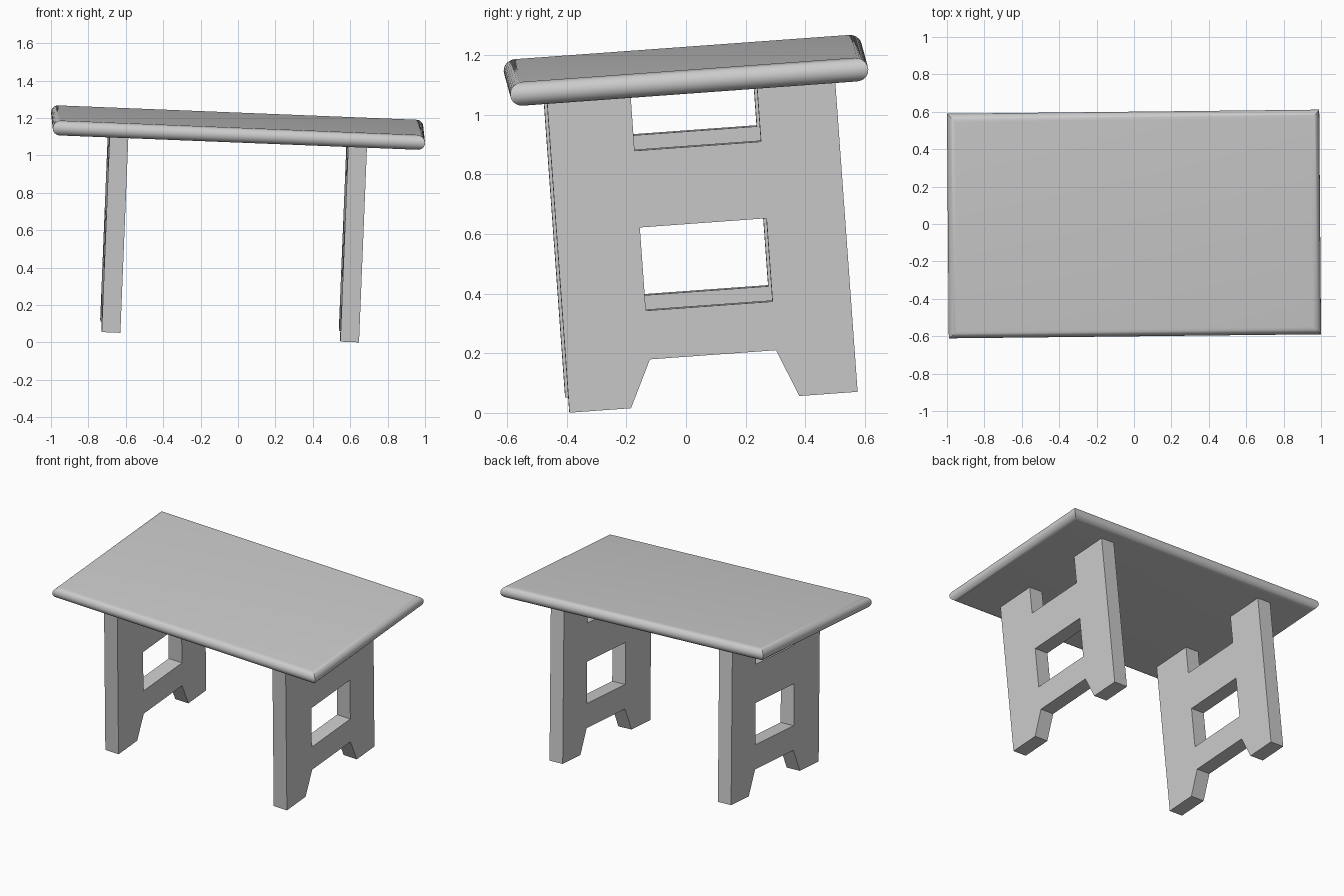
import bpy, bmesh, math
from mathutils import Matrix, Vector

cube = bpy.data.objects.get("Cube")
if cube:
    bpy.data.objects.remove(cube, do_unlink=True)

# Single flat colour
grey = bpy.data.materials.new("light grey")
grey.use_nodes = True
colour = (0.6, 0.6, 0.6, 1.0)
grey.diffuse_color = colour
grey.node_tree.nodes["Principled BSDF"].inputs["Base Color"].default_value = colour

# The whole table leans slightly: tilted frame centred on the tabletop
ex = Vector((1, 0.011, -0.04)).normalized()
ey = Vector((-0.008, 1, 0.0725))
ey = (ey - ex * ey.dot(ex)).normalized()
ez = ex.cross(ey)
TILT = Matrix.Translation((0, 0, 1.149)) @ Matrix((ex, ey, ez)).transposed().to_4x4()


def add_object(name, bm):
    bmesh.ops.recalc_face_normals(bm, faces=bm.faces[:])
    mesh = bpy.data.meshes.new(name)
    bm.to_mesh(mesh)
    bm.free()
    mesh.materials.append(grey)
    obj = bpy.data.objects.new(name, mesh)
    bpy.context.collection.objects.link(obj)
    obj.matrix_world = TILT
    return obj


# Tabletop: rectangle loops stacked along a half-round edge, mitred corners
HALF_L, HALF_W, HALF_T, ROUND, STEPS = 0.996, 0.602, 0.04, 0.043, 16
bm = bmesh.new()
loops = []
for i in range(STEPS + 1):
    a = -math.pi / 2 + math.pi * i / STEPS
    inset = ROUND * (1 - math.cos(a))
    x, y, z = HALF_L - inset, HALF_W - inset, HALF_T * math.sin(a)
    loops.append([bm.verts.new((sx * x, sy * y, z))
                  for sx, sy in ((-1, -1), (1, -1), (1, 1), (-1, 1))])
for low, high in zip(loops, loops[1:]):
    for k in range(4):
        n = (k + 1) % 4
        bm.faces.new((low[k], low[n], high[n], high[k]))
bm.faces.new(loops[0][::-1])
bm.faces.new(loops[-1])
tabletop = add_object("tabletop", bm)
bpy.ops.object.select_all(action='DESELECT')
tabletop.select_set(True)
bpy.context.view_layer.objects.active = tabletop
bpy.ops.object.shade_smooth_by_angle(angle=math.radians(30))

# Trestle board: outline with notched top and splayed feet, plus a window
OUTLINE = [(-0.478, -1.09), (-0.271, -1.09), (-0.196, -0.931), (0.228, -0.931),
           (0.295, -1.09), (0.491, -1.09), (0.491, -0.035), (0.228, -0.035),
           (0.228, -0.229), (-0.197, -0.229), (-0.197, -0.035), (-0.478, -0.035)]
WINDOW = [(-0.198, -0.767), (0.228, -0.767), (0.228, -0.487), (-0.198, -0.487)]
# Profile plane (u, v, depth) to table axes (y, z, x)
STAND = Matrix(((0, 0, 1, 0), (1, 0, 0, 0), (0, 1, 0, 0), (0, 0, 0, 1)))


def trestle(name, x):
    curve = bpy.data.curves.new(name + "_profile", 'CURVE')
    curve.dimensions = '2D'
    curve.fill_mode = 'BOTH'
    curve.extrude = 0.05
    for points in (OUTLINE, WINDOW):
        spline = curve.splines.new('POLY')
        spline.points.add(len(points) - 1)
        for p, (u, v) in zip(spline.points, points):
            p.co = (u, v, 0, 1)
        spline.use_cyclic_u = True
    helper = bpy.data.objects.new(name + "_profile", curve)
    mesh = bpy.data.meshes.new_from_object(helper)
    bm = bmesh.new()
    bm.from_mesh(mesh)
    bpy.data.objects.remove(helper)
    bpy.data.curves.remove(curve)
    bpy.data.meshes.remove(mesh)
    bmesh.ops.remove_doubles(bm, verts=bm.verts[:], dist=0.0005)
    bmesh.ops.transform(bm, matrix=Matrix.Translation((x, 0, 0)) @ STAND, verts=bm.verts[:])
    for f in bm.faces:
        f.smooth = False
        f.material_index = 0
    return add_object(name, bm)


trestle("left_trestle", 0.638)
trestle("right_trestle", -0.639)
